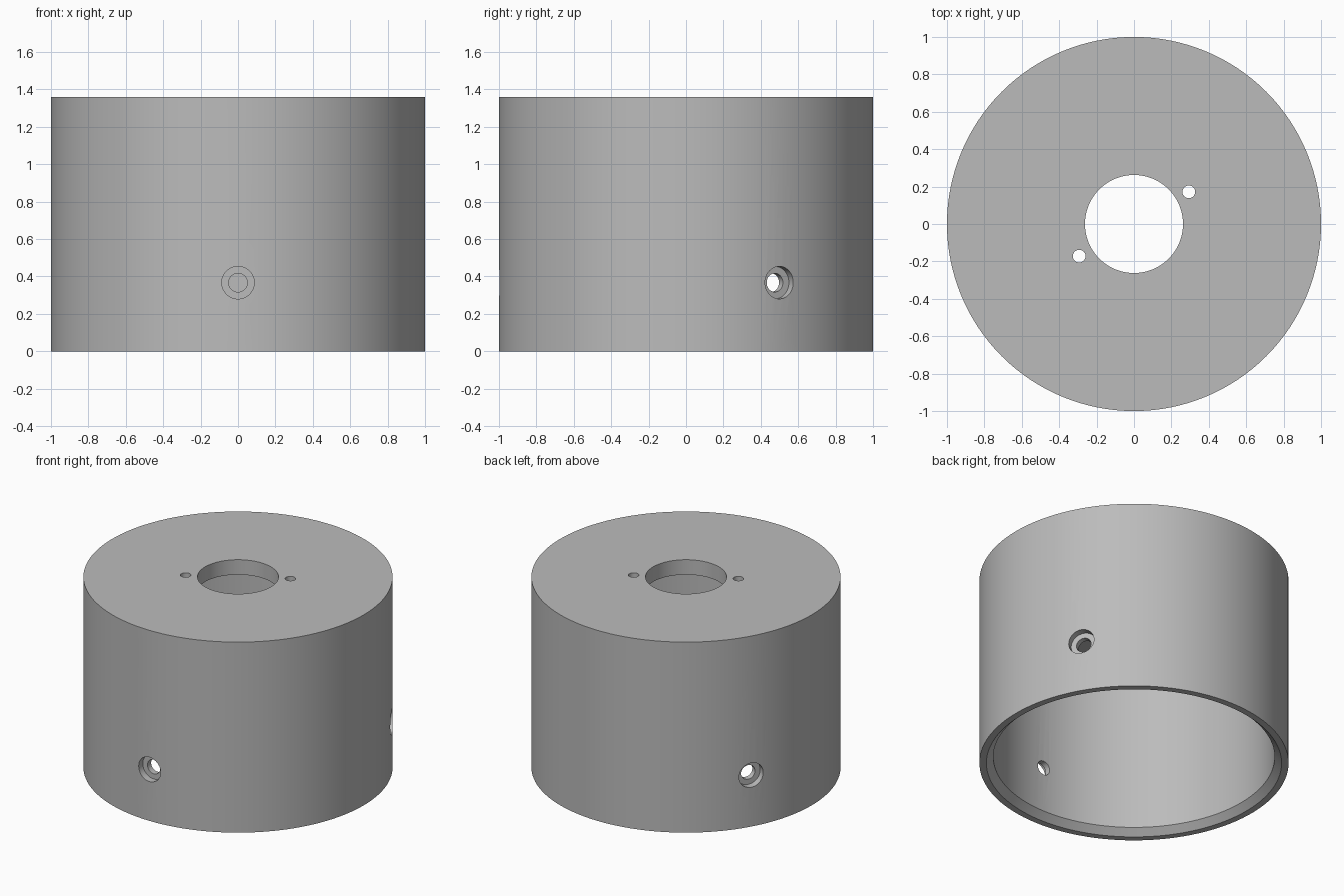
import bpy, bmesh, math
from mathutils import Matrix, Vector

if "Cube" in bpy.data.objects:
    bpy.data.objects.remove(bpy.data.objects["Cube"], do_unlink=True)

HEIGHT, OUTER, INNER, BORE = 1.36, 1.0, 0.91, 0.262
TOP_THICKNESS, CHAMFER = 0.107, 0.045
SEGMENTS = 128

grey = bpy.data.materials.new("plain grey")
grey.use_nodes = True
colour = (0.5, 0.5, 0.5, 1)
grey.diffuse_color = colour
grey.node_tree.nodes["Principled BSDF"].inputs["Base Color"].default_value = colour


def finish(name, bm):
    bmesh.ops.recalc_face_normals(bm, faces=bm.faces)
    mesh = bpy.data.meshes.new(name)
    bm.to_mesh(mesh)
    bm.free()
    mesh.materials.append(grey)
    obj = bpy.data.objects.new(name, mesh)
    bpy.context.collection.objects.link(obj)
    return obj


def cylinder_cutter(name, radius, depth, matrix, segments=40):
    bm = bmesh.new()
    bmesh.ops.create_cone(bm, cap_ends=True, segments=segments, radius1=radius,
                          radius2=radius, depth=depth, matrix=matrix)
    obj = finish(name, bm)
    obj.hide_render = True
    return obj


# Hollow cup turned from its wall section, with a chamfered inner rim
profile = [(BORE, HEIGHT), (OUTER, HEIGHT), (OUTER, 0), (INNER + CHAMFER, 0),
           (INNER, CHAMFER), (INNER, HEIGHT - TOP_THICKNESS),
           (BORE, HEIGHT - TOP_THICKNESS)]
bm = bmesh.new()
verts = [bm.verts.new((r, 0, z)) for r, z in profile]
edges = [bm.edges.new((a, b)) for a, b in zip(verts, verts[1:] + verts[:1])]
bmesh.ops.spin(bm, geom=verts + edges, cent=(0, 0, 0), axis=(0, 0, 1),
               angle=math.tau, steps=SEGMENTS, use_merge=False)
bmesh.ops.remove_doubles(bm, verts=bm.verts, dist=0.0001)
cup = finish("cup_housing", bm)

cutters = []

# Three counterbored screw holes around the wall
for degrees in (30, 150, 270):
    angle = math.radians(degrees)
    direction = Vector((math.cos(angle), math.sin(angle), 0))
    turn = direction.to_track_quat('Z', 'Y').to_matrix().to_4x4()
    for name, radius, start in (("screw_hole_cutter", 0.05, 0.8),
                                ("counterbore_cutter", 0.087, 0.95)):
        depth = 1.1 - start
        centre = direction * (start + depth / 2) + Vector((0, 0, 0.367))
        cutters.append(cylinder_cutter(name, radius, depth,
                                       Matrix.Translation(centre) @ turn))

# Two small holes beside the central opening
for side in (1, -1):
    cutters.append(cylinder_cutter("pin_hole_cutter", 0.034, 0.4,
                                   Matrix.Translation((0.293 * side, 0.172 * side, HEIGHT))))

# Cut the holes, then discard the cutters
bpy.context.view_layer.objects.active = cup
cup.select_set(True)
for cutter in cutters:
    mod = cup.modifiers.new("hole", 'BOOLEAN')
    mod.operation, mod.solver, mod.object = 'DIFFERENCE', 'EXACT', cutter
    bpy.ops.object.modifier_apply(modifier=mod.name)
    bpy.data.objects.remove(cutter, do_unlink=True)

bpy.ops.object.shade_smooth_by_angle(angle=math.radians(30))
